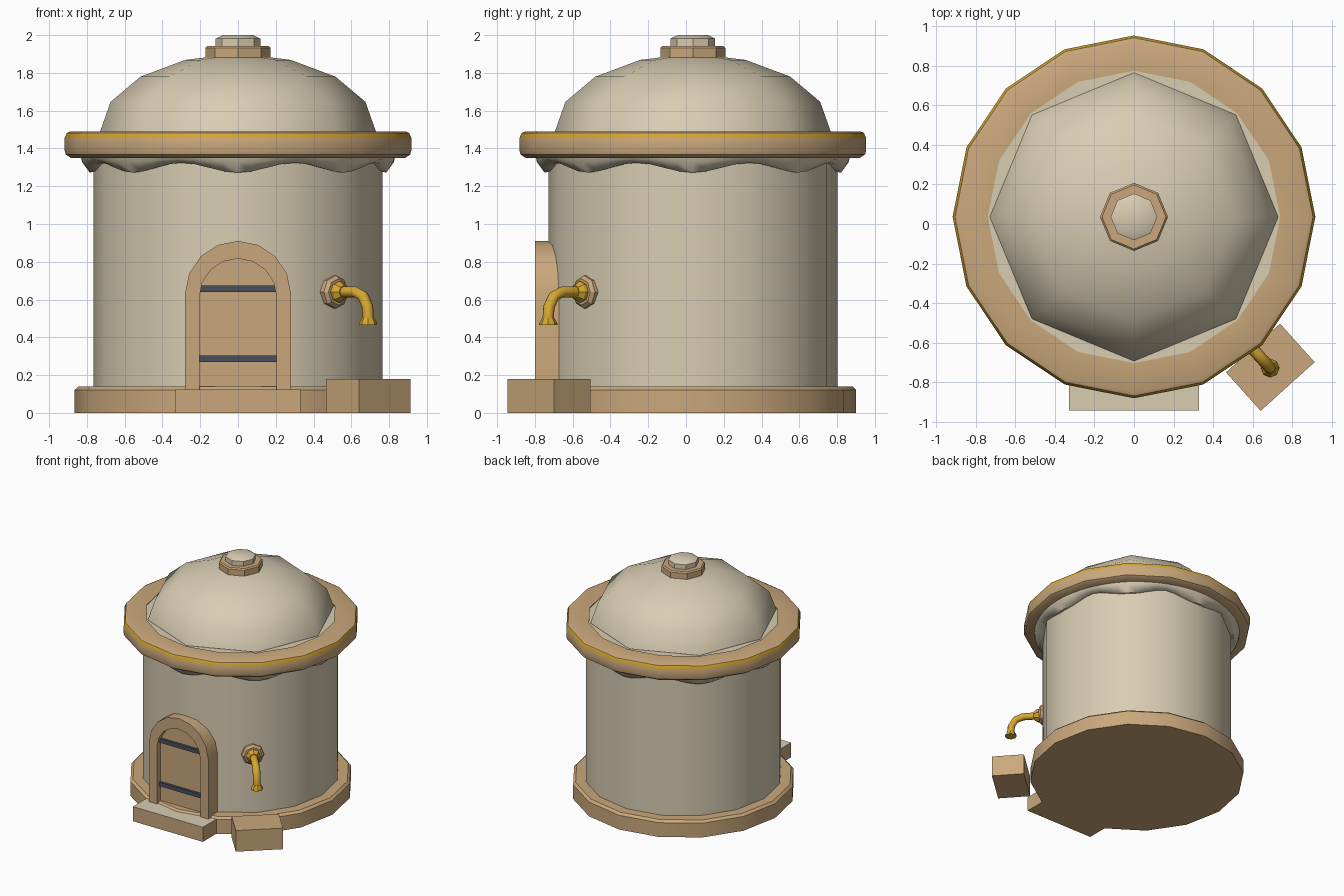
import bpy, bmesh
from math import radians, cos, sin, pi
from mathutils import Matrix, Vector

cube = bpy.data.objects.get("Cube")
if cube:
    bpy.data.objects.remove(cube, do_unlink=True)

CENTRE = Vector((0, 0.036, 0))


def material(name, rgb):
    m = bpy.data.materials.new(name)
    m.use_nodes = True
    m.diffuse_color = (*rgb, 1)
    m.node_tree.nodes["Principled BSDF"].inputs["Base Color"].default_value = (*rgb, 1)
    return m


CREAM = material("cream stone", (0.69, 0.61, 0.45))
TAN = material("tan timber", (0.59, 0.39, 0.20))
GOLD = material("gold", (0.68, 0.39, 0.03))
IRON = material("dark iron", (0.065, 0.08, 0.11))


def activate(ob):
    bpy.ops.object.select_all(action='DESELECT')
    ob.select_set(True)
    bpy.context.view_layer.objects.active = ob


def finish(bm, name, mats, angle=30, matrix=None):
    """Turn a bmesh into a named, shaded object."""
    bmesh.ops.recalc_face_normals(bm, faces=bm.faces)
    if matrix:
        bm.transform(matrix)
    mesh = bpy.data.meshes.new(name)
    bm.to_mesh(mesh)
    bm.free()
    for m in mats:
        mesh.materials.append(m)
    ob = bpy.data.objects.new(name, mesh)
    bpy.context.collection.objects.link(ob)
    activate(ob)
    bpy.ops.object.shade_smooth_by_angle(angle=radians(angle))
    return ob


def lathe(name, profile, segs, mats, angle=30, closed=False, wave=None,
          matrix=None, accent=None):
    """Revolve (radius, z) points; accent is the profile span given material 1."""
    bm = bmesh.new()
    rings = []
    for k, (r, z) in enumerate(profile):
        ring = []
        for i in range(segs):
            a = 2 * pi * i / segs
            dz = wave[k] * cos(8 * a) if wave else 0
            ring.append(bm.verts.new((r * cos(a), r * sin(a), z + dz)))
        rings.append(ring)
    spans = len(rings) if closed else len(rings) - 1
    for k in range(spans):
        lo, hi = rings[k], rings[(k + 1) % len(rings)]
        for i in range(segs):
            j = (i + 1) % segs
            f = bm.faces.new((lo[i], lo[j], hi[j], hi[i]))
            f.material_index = int(k == accent)
    if not closed:
        bm.faces.new(rings[0])
        bm.faces.new(rings[-1])
    return finish(bm, name, mats, angle, matrix or Matrix.Translation(CENTRE))


def box(name, size, loc, mats, turn=0):
    bm = bmesh.new()
    bmesh.ops.create_cube(bm, size=1)
    bmesh.ops.scale(bm, vec=size, verts=bm.verts)
    if len(mats) > 1:
        for f in bm.faces:
            f.material_index = int(f.normal.z > 0.5)
    return finish(bm, name, mats,
                  matrix=Matrix.Translation(loc) @ Matrix.Rotation(turn, 4, 'Z'))


def arch(r, spring, bottom):
    """Outline of a round-topped opening, from right foot to left foot."""
    top = [(r * cos(pi * i / 8), spring + r * sin(pi * i / 8)) for i in range(9)]
    return [(r, bottom)] + top + [(-r, bottom)]


def extrude_y(name, polys, y0, y1, mats):
    """Extrude flat (x, z) polygons from y0 back to y1."""
    bm = bmesh.new()
    for p in polys:
        bm.faces.new([bm.verts.new((x, y0, z)) for x, z in p])
    bmesh.ops.remove_doubles(bm, verts=bm.verts, dist=0.0001)
    out = bmesh.ops.extrude_face_region(bm, geom=bm.faces[:], use_keep_orig=True)
    new = [v for v in out["geom"] if isinstance(v, bmesh.types.BMVert)]
    bmesh.ops.translate(bm, vec=(0, y1 - y0, 0), verts=new)
    return finish(bm, name, mats)


# Base and wall
lathe("base", [(0.865, 0), (0.865, 0.122), (0.845, 0.14)], 16, [TAN])
lathe("wall", [(0.765, 0.1), (0.765, 1.4)], 16, [CREAM])
box("front_step", (0.66, 0.4, 0.125), (0, -0.745, 0.0625), [TAN, CREAM])

# Roof: scalloped trim, rim with gold edge, dome and finial
lathe("scalloped_trim", [(0.835, 1.37), (0.825, 1.335), (0.785, 1.298), (0.73, 1.305)],
      64, [CREAM], 60, closed=True, wave=[0, -0.008, -0.026, -0.022])
lathe("roof_rim",
      [(0.74, 1.35), (0.885, 1.35), (0.912, 1.368), (0.918, 1.39), (0.918, 1.455),
       (0.906, 1.482), (0.888, 1.49), (0.74, 1.49)],
      16, [TAN, GOLD], 40, closed=True, accent=4)
lathe("roof_deck", [(0.745, 1.40), (0.745, 1.484)], 16, [CREAM])
dome = [(0.73 * cos(radians(t)), 1.49 + 0.41 * sin(radians(t)))
        for t in (0, 22.5, 45, 67.5, 88)]
lathe("dome", dome, 8, [CREAM], 60)
lathe("finial_collar", [(0.172, 1.87), (0.172, 1.932), (0.162, 1.942)], 8, [TAN])
lathe("finial_knob", [(0.118, 1.93), (0.118, 1.982), (0.08, 2.0)], 8, [CREAM])

# Arched door
outer, inner = arch(0.28, 0.63, 0.12), arch(0.205, 0.612, 0.12)
strips = [(outer[i], outer[i + 1], inner[i + 1], inner[i]) for i in range(len(outer) - 1)]
extrude_y("door_frame", strips, -0.80, -0.60, [TAN])
extrude_y("door_panel", [inner], -0.755, -0.62, [TAN])
for name, z in (("lower_door_strap", 0.286), ("upper_door_strap", 0.658)):
    box(name, (0.405, 0.03, 0.034), (0, -0.76, z), [IRON])

# Block and tap on the front left diagonal
AIM = radians(-48)
box("tap_block", (0.262, 0.368, 0.18), (0.69, -0.725, 0.09), [TAN], AIM)
outward = (Matrix.Translation(CENTRE + Vector((0, 0, 0.64)))
           @ Matrix.Rotation(AIM, 4, 'Z') @ Matrix.Rotation(pi / 2, 4, 'Y'))
lathe("tap_flange", [(0.087, 0.72), (0.087, 0.775), (0.07, 0.793)], 8, [TAN], matrix=outward)
lathe("tap_collar", [(0.055, 0.78), (0.055, 0.812), (0.036, 0.84)], 8, [GOLD], matrix=outward)

path = [(0.79, 0.64), (0.93, 0.64), (0.99, 0.617), (1.025, 0.56), (1.03, 0.50)]
curve = bpy.data.curves.new("tap_spout", 'CURVE')
curve.dimensions = '3D'
curve.bevel_depth = 0.03
curve.bevel_resolution = 2
curve.use_fill_caps = True
spline = curve.splines.new('POLY')
spline.points.add(len(path) - 1)
for p, (r, z) in zip(spline.points, path):
    p.co = (CENTRE.x + r * cos(AIM), CENTRE.y + r * sin(AIM), z, 1)
curve.materials.append(GOLD)
spout = bpy.data.objects.new("tap_spout", curve)
bpy.context.collection.objects.link(spout)
activate(spout)
bpy.ops.object.convert(target='MESH')
bpy.ops.object.shade_smooth_by_angle(angle=radians(50))

tip = Matrix.Translation(CENTRE + Vector((1.03 * cos(AIM), 1.03 * sin(AIM), 0)))
lathe("tap_nozzle", [(0.048, 0.465), (0.048, 0.475), (0.031, 0.505)], 8, [GOLD], matrix=tip)
